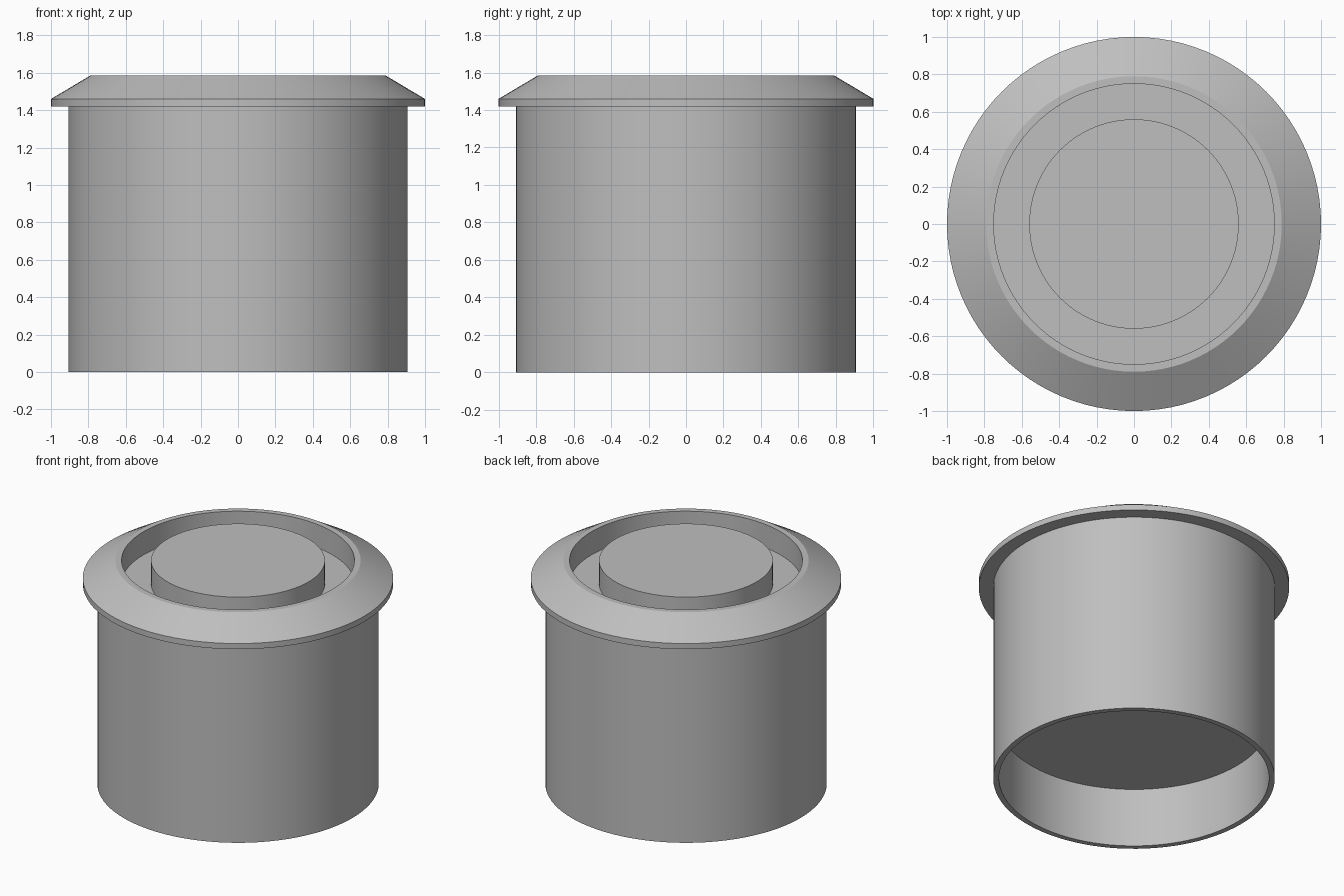
import bpy
import bmesh
from math import radians, tau

SEGMENTS = 96

default_cube = bpy.data.objects.get("Cube")
if default_cube:
    bpy.data.objects.remove(default_cube, do_unlink=True)

# Single plain grey
grey = bpy.data.materials.new("plain grey")
grey.use_nodes = True
colour = (0.52, 0.52, 0.52, 1.0)
grey.diffuse_color = colour
grey.node_tree.nodes["Principled BSDF"].inputs["Base Color"].default_value = colour


def lathe(name, profile, closed=False):
    """Spin an (r, z) profile about the z axis into a named object."""
    bm = bmesh.new()
    verts = [bm.verts.new((r, 0, z)) for r, z in profile]
    pairs = list(zip(verts, verts[1:]))
    if closed:
        pairs.append((verts[-1], verts[0]))
    edges = [bm.edges.new(pair) for pair in pairs]
    bmesh.ops.spin(bm, geom=verts + edges, cent=(0, 0, 0), axis=(0, 0, 1),
                   angle=tau, steps=SEGMENTS, use_duplicate=False)
    bmesh.ops.remove_doubles(bm, verts=bm.verts, dist=0.0001)
    bmesh.ops.recalc_face_normals(bm, faces=bm.faces)
    mesh = bpy.data.meshes.new(name)
    bm.to_mesh(mesh)
    bm.free()
    mesh.materials.append(grey)
    obj = bpy.data.objects.new(name, mesh)
    bpy.context.collection.objects.link(obj)
    bpy.ops.object.select_all(action="DESELECT")
    obj.select_set(True)
    bpy.context.view_layer.objects.active = obj
    bpy.ops.object.shade_smooth_by_angle(angle=radians(25))
    return obj


FLOOR = 1.42    # recess floor and underside of the rim
TOP = 1.585     # top of rim and button

# Cylindrical body, hollowed from below
lathe("body", [(0, 0.42), (0.87, 0.42), (0.87, 0), (0.907, 0),
               (0.907, FLOOR), (0, FLOOR)])

# Bevelled rim ring around the recess
lathe("rim", [(0.75, FLOOR), (1.0, FLOOR), (1.0, 1.46),
              (0.79, TOP), (0.75, TOP)], closed=True)

# Raised round button in the middle of the recess
lathe("button", [(0, FLOOR), (0.56, FLOOR), (0.56, TOP), (0, TOP)])
